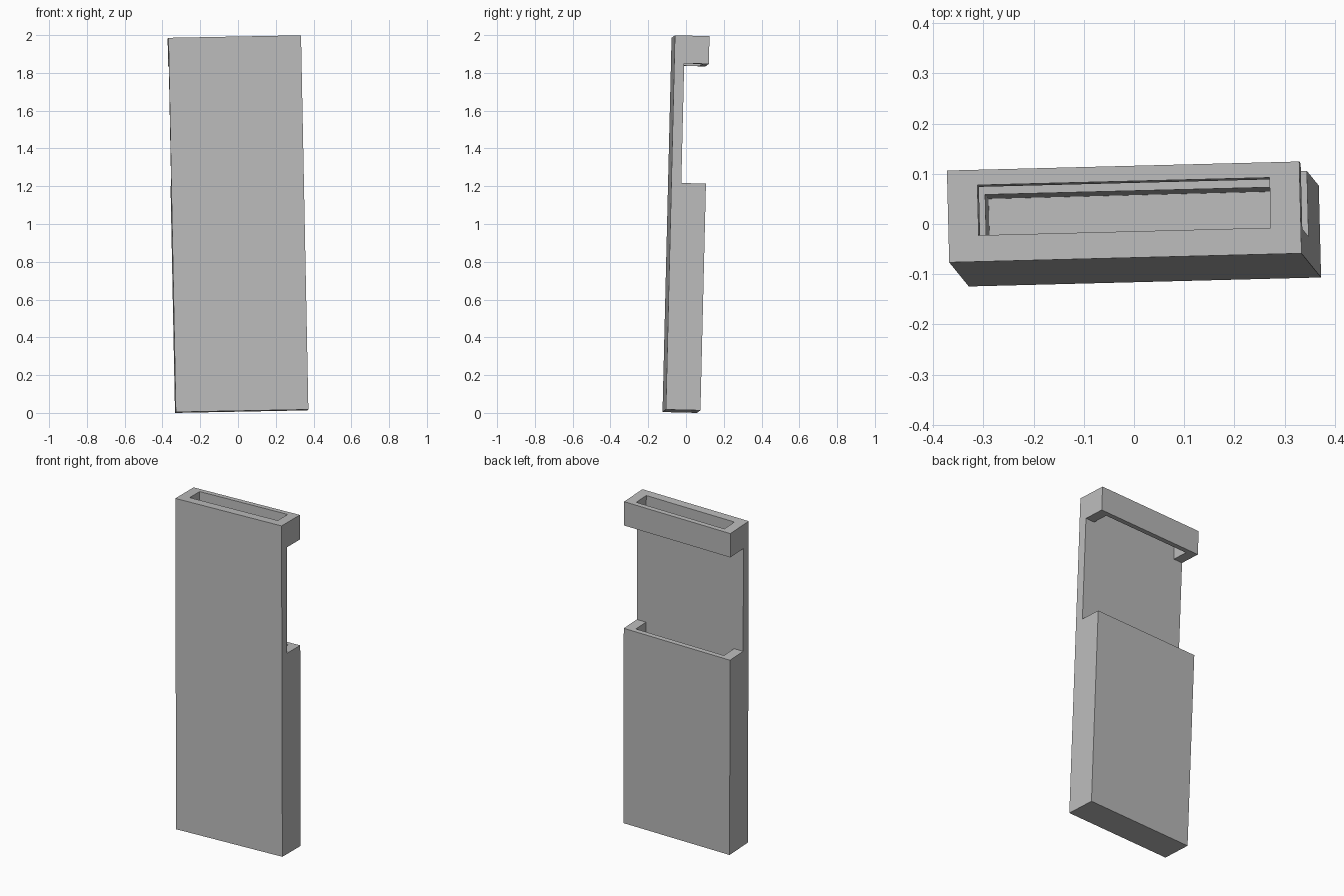
import bpy
import bmesh
from mathutils import Matrix, Vector

if "Cube" in bpy.data.objects:
    bpy.data.objects.remove(bpy.data.objects["Cube"], do_unlink=True)

# Plain grey material
grey = bpy.data.materials.new("plain_grey")
grey.use_nodes = True
colour = (0.5, 0.5, 0.5, 1)
grey.diffuse_color = colour
grey.node_tree.nodes["Principled BSDF"].inputs["Base Color"].default_value = colour

# Cut lines across the width, depth and height of the case
xs = [-0.351, -0.291, 0.291, 0.351]
ys = [-0.0915, -0.039, 0.061, 0.0915]
zs = [-0.991, -0.14, 0.21, 0.844, 0.991]


def solid(i, j, k):
    """Front panel, closed base, pocket walls and top collar are filled."""
    if not (0 <= i < 3 and 0 <= j < 3 and 0 <= k < 4):
        return False
    if j == 0 or k == 0:
        return True          # front panel and solid base
    if k == 2:
        return False         # full-width notch in the back
    return i != 1 or j == 2  # side and back walls around the slot


# Skin the filled blocks
bm = bmesh.new()
corners = {}


def corner(idx):
    if idx not in corners:
        corners[idx] = bm.verts.new((xs[idx[0]], ys[idx[1]], zs[idx[2]]))
    return corners[idx]


for i in range(3):
    for j in range(3):
        for k in range(4):
            if not solid(i, j, k):
                continue
            for axis in range(3):
                for side in (0, 1):
                    near = [i, j, k]
                    near[axis] += 2 * side - 1
                    if solid(*near):
                        continue
                    a, b = (axis + 1) % 3, (axis + 2) % 3
                    ring = []
                    for da, db in ((0, 0), (1, 0), (1, 1), (0, 1)):
                        c = [i, j, k]
                        c[axis] += side
                        c[a] += da
                        c[b] += db
                        ring.append(corner(tuple(c)))
                    bm.faces.new(ring if side else ring[::-1])

# Lean the whole case slightly
up = Vector((-0.039, 0.048, 1.982)).normalized()
across = Vector((0.702, 0.018, 0.0134))
across = (across - up * across.dot(up)).normalized()
back = up.cross(across)
lean = Matrix((across, back, up)).transposed().to_4x4()
bm.transform(Matrix.Translation((0, 0, 1)) @ lean)

# Rest it on the ground
low = min(v.co.z for v in bm.verts)
bm.transform(Matrix.Translation((0, 0, -low)))

mesh = bpy.data.meshes.new("slotted_case")
bm.to_mesh(mesh)
bm.free()
mesh.materials.append(grey)
case = bpy.data.objects.new("slotted_case", mesh)
bpy.context.collection.objects.link(case)
